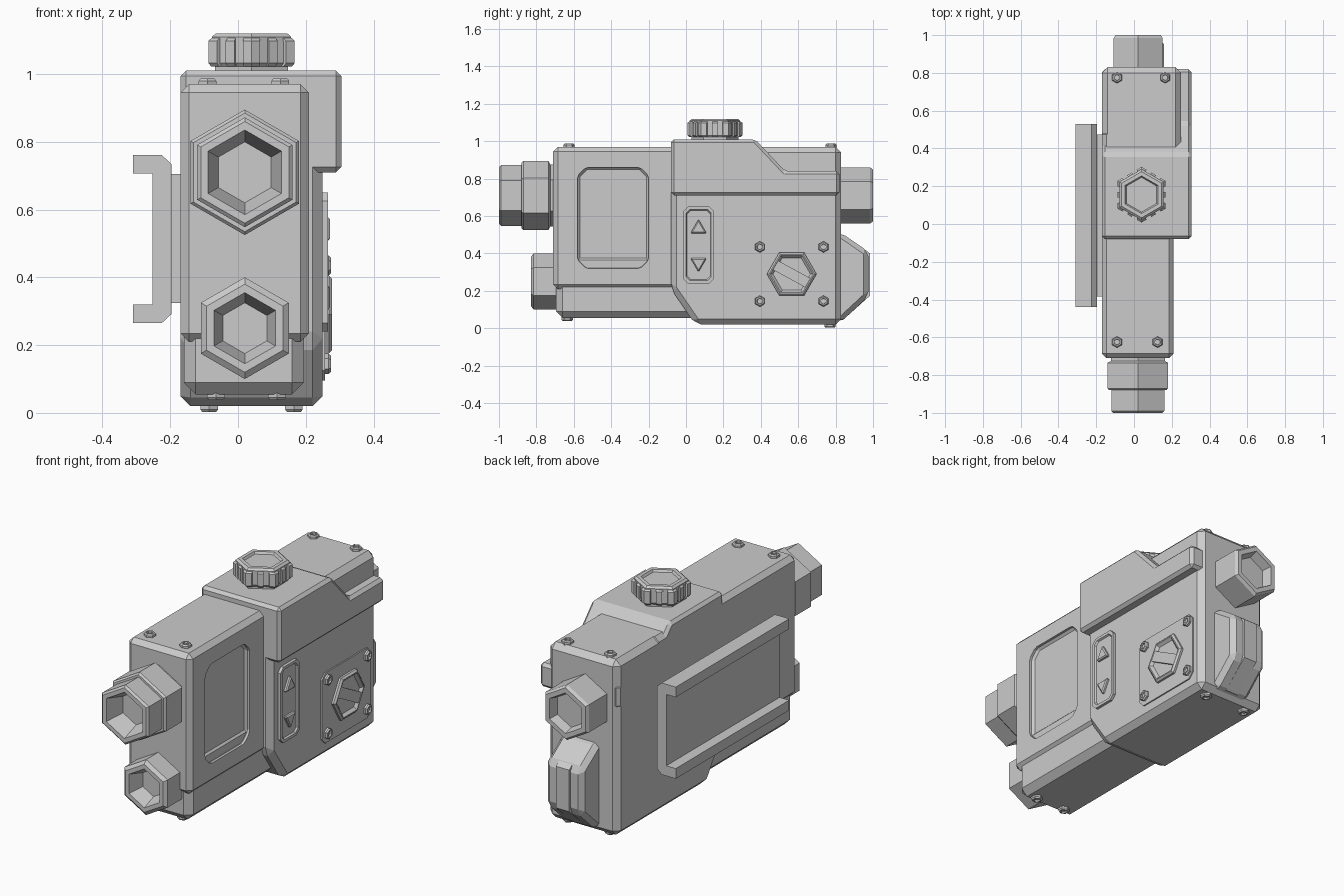
import bpy, bmesh, math
from mathutils import Vector

cube = bpy.data.objects.get("Cube")
if cube:
    bpy.data.objects.remove(cube, do_unlink=True)

grey = bpy.data.materials.new("matte_grey")
grey.use_nodes = True
colour = (0.6, 0.6, 0.6, 1)
grey.diffuse_color = colour
grey.node_tree.nodes["Principled BSDF"].inputs["Base Color"].default_value = colour

X, Y, Z = 0, 1, 2


def loft(name, axis, rings, bevel=0):
    """Join equal outlines, each an (outline, depth) pair along one axis."""
    bm = bmesh.new()
    loops = []
    for outline, depth in rings:
        loop = []
        for u, v in outline:
            co = [u, v]
            co.insert(axis, depth)
            loop.append(bm.verts.new(co))
        loops.append(loop)
    count = len(loops[0])
    for a, b in zip(loops, loops[1:]):
        for i in range(count):
            j = (i + 1) % count
            bm.faces.new((a[i], a[j], b[j], b[i]))
    bm.faces.new(loops[0])
    bm.faces.new(loops[-1])
    bmesh.ops.recalc_face_normals(bm, faces=bm.faces)
    if bevel:
        bmesh.ops.bevel(bm, geom=bm.edges[:], offset=bevel, segments=1,
                        affect='EDGES', clamp_overlap=True)
    mesh = bpy.data.meshes.new(name)
    bm.to_mesh(mesh)
    bm.free()
    mesh.materials.append(grey)
    obj = bpy.data.objects.new(name, mesh)
    bpy.context.collection.objects.link(obj)
    return obj


def prism(name, axis, outline, a, b, bevel=0):
    return loft(name, axis, [(outline, a), (outline, b)], bevel)


def rect(u0, u1, v0, v1, cut=0):
    if not cut:
        return [(u0, v0), (u1, v0), (u1, v1), (u0, v1)]
    return [(u0 + cut, v0), (u1 - cut, v0), (u1, v0 + cut), (u1, v1 - cut),
            (u1 - cut, v1), (u0 + cut, v1), (u0, v1 - cut), (u0, v0 + cut)]


def ngon(centre, radius, start=90, sides=6):
    angles = [math.radians(start + 360 * i / sides) for i in range(sides)]
    return [(centre[0] + radius * math.cos(a), centre[1] + radius * math.sin(a)) for a in angles]


def hexes(name, axis, centre, steps, start=90):
    """Turned six-sided part from (radius, depth) steps."""
    return loft(name, axis, [(ngon(centre, r, start), d) for r, d in steps])


def screw(name, axis, centre, base, out, r=0.03):
    hexes(name, axis, centre, [(r, base - out * 0.02), (r, base + out * 0.01),
                               (r * 0.8, base + out * 0.017), (r * 0.55, base + out * 0.017),
                               (r * 0.5, base + out * 0.008)])


# Main housings
front_body = prism("front_housing", Y, rect(-0.17, 0.21, 0.21, 0.97), -0.71, 0.5, 0.025)
prism("front_lower_housing", Y, rect(-0.16, 0.195, 0.055, 0.4), -0.695, 0.5, 0.035)
rear_profile = [(-0.08, 0.21), (-0.08, 0.95), (0.83, 0.97), (0.83, 0.02), (0.05, 0.02)]
rear_profile[1] = (-0.08, 0.97)
prism("rear_housing", X, rear_profile, -0.17, 0.25, 0.03)
top_profile = [(-0.08, 0.71), (-0.08, 1.01), (0.37, 1.01), (0.53, 0.84), (0.82, 0.84), (0.82, 0.71)]
prism("upper_cover", X, top_profile, -0.17, 0.305, 0.016)

# Recessed side window
cutter = prism("window_cutter", X, rect(-0.58, -0.2, 0.32, 0.86, 0.045), 0.185, 0.25, 0.012)
cutter.hide_render = True
cutter.hide_viewport = True
cutter.display_type = 'WIRE'
cut = front_body.modifiers.new("window", 'BOOLEAN')
cut.operation = 'DIFFERENCE'
cut.solver = 'EXACT'
cut.object = cutter

# Front lenses
hexes("upper_lens", Y, (0.02, 0.71),
      [(0.165, -0.68), (0.165, -0.725), (0.185, -0.735), (0.185, -0.87), (0.175, -0.88),
       (0.162, -0.88), (0.162, -0.99), (0.15, -1.0), (0.125, -1.0), (0.09, -0.9)])
hexes("lower_lens", Y, (0.02, 0.25),
      [(0.15, -0.66), (0.15, -0.815), (0.13, -0.83), (0.105, -0.83), (0.075, -0.75)])

# Rear eyepiece
hexes("eyepiece", Y, (0.022, 0.71),
      [(0.15, 0.8), (0.15, 0.985), (0.138, 1.0), (0.11, 1.0), (0.095, 0.95)])

# Rear battery bulge with a raised spine
bulge = [(0.78, 0.51), (0.83, 0.51), (0.975, 0.41), (0.975, 0.17), (0.83, 0.035), (0.78, 0.035)]
prism("rear_bulge", X, bulge, -0.06, 0.16, 0.03)
spine = [(0.8, 0.5), (0.84, 0.5), (0.985, 0.40), (0.985, 0.175), (0.84, 0.045), (0.8, 0.045)]
prism("rear_bulge_spine", X, spine, 0.01, 0.09)

# Top knob with a notched grip
knob = Vector((0.04, 0.155))
corners = [Vector(p) for p in ngon((0, 0), 0.147)]
grip = []
for a, b in zip(corners, corners[1:] + corners[:1]):
    for i in range(5):
        size = 0.92 if i % 2 else 1
        for t in ((i, i + 1) if i < 4 else (i,)):
            grip.append(a.lerp(b, t / 5) * size)
rings = [([knob + p * s for p in grip], z) for s, z in
         ((0.93, 1.022), (1, 1.032), (1, 1.098), (0.93, 1.106))]
loft("top_knob_grip", Z, rings)
hexes("top_knob", Z, knob, [(0.125, 1.0), (0.125, 1.03), (0.135, 1.04), (0.135, 1.11),
                            (0.122, 1.12), (0.1, 1.12), (0.092, 1.108)])

# Button panel on the side
loft("button_panel", X, [(rect(-0.015, 0.15, 0.24, 0.65, 0.025), 0.24),
                         (rect(-0.015, 0.15, 0.24, 0.65, 0.025), 0.265),
                         (rect(0.0, 0.135, 0.255, 0.635, 0.02), 0.265),
                         (rect(0.005, 0.13, 0.26, 0.63, 0.02), 0.256)])
for name, z, start in (("up_button", 0.533, 90), ("down_button", 0.35, 270)):
    hex_base = ngon((0.067, z), 0.05, start, 3)
    prism(name, X, hex_base, 0.245, 0.272, 0.006)

# Screwed side plate and its dial
prism("side_plate", X, rect(0.35, 0.77, 0.095, 0.475, 0.03), 0.24, 0.257)
for y in (0.395, 0.735):
    for z in (0.145, 0.435):
        screw("plate_screw", X, (y, z), 0.257, 1)
dial = (0.565, 0.29)
hexes("dial", X, dial, [(0.133, 0.25), (0.133, 0.268), (0.122, 0.277), (0.115, 0.277),
                        (0.1, 0.262)], 0)
along = Vector((0.88, -0.48)) * 0.105
across = Vector((0.48, 0.88)) * 0.028
mid = Vector(dial)
prism("dial_bar", X, [mid - along - across, mid + along - across,
                      mid + along + across, mid - along + across], 0.25, 0.275)

# Side mounting bracket
prism("bracket_base", X, rect(-0.385, 0.475, 0.325, 0.705), -0.21, -0.16)
half = [(-0.197, 0.222), (-0.225, 0.248), (-0.31, 0.248), (-0.31, 0.193), (-0.253, 0.193)]
rail = [(x, 0.513 + z) for x, z in half] + [(x, 0.513 - z) for x, z in reversed(half)]
prism("bracket_rail", Y, rail, -0.44, 0.53)

# Housing screws, top and bottom
for x, y, z, out in ((-0.09, -0.625, 0.97, 1), (0.125, -0.625, 0.97, 1),
                     (-0.09, 0.775, 0.97, 1), (0.165, 0.775, 0.97, 1),
                     (-0.065, -0.635, 0.055, -1), (0.115, -0.635, 0.055, -1),
                     (-0.085, 0.77, 0.02, -1), (0.165, 0.77, 0.02, -1)):
    screw("housing_screw", Z, (x, y), z, out)
